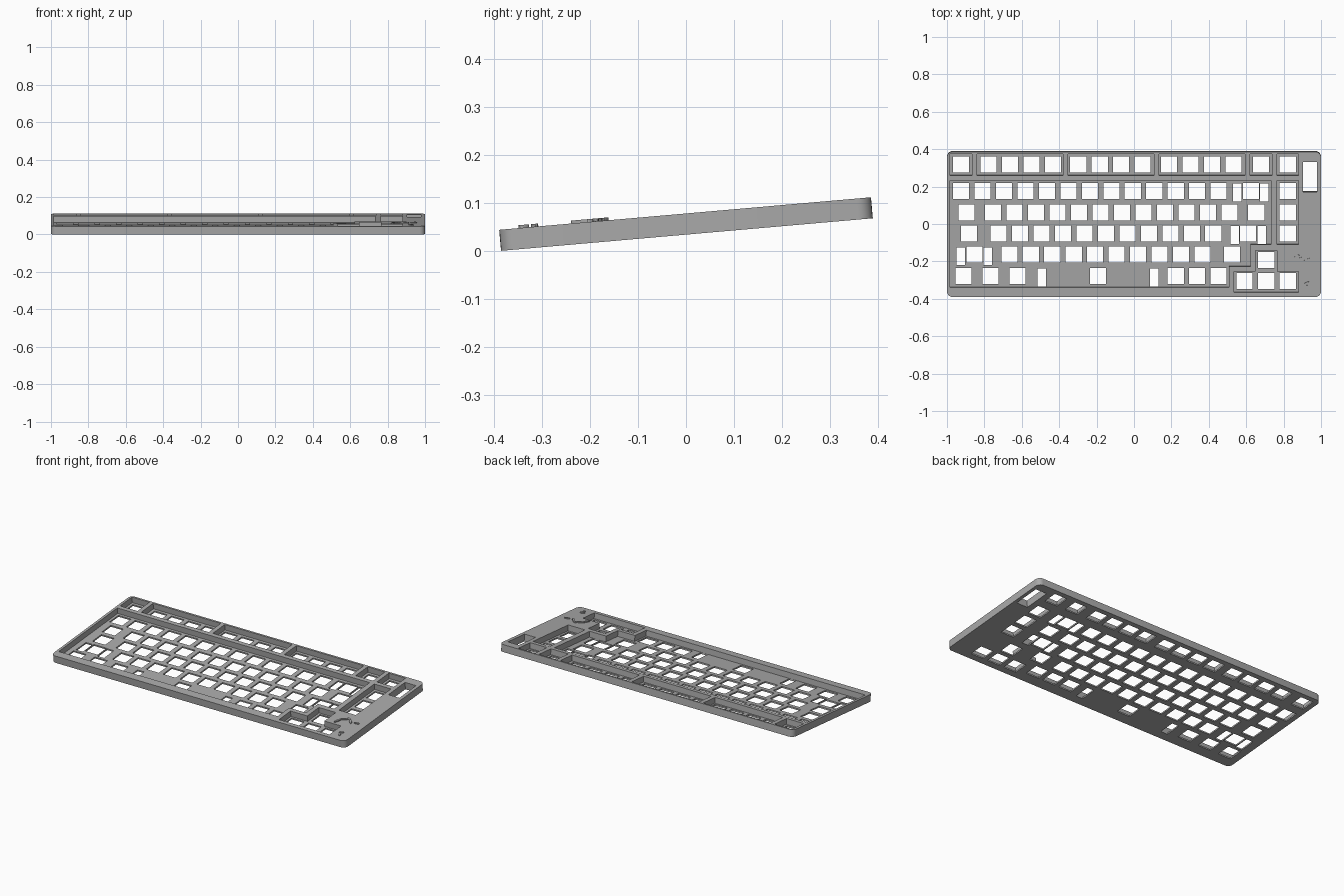
import bpy, bmesh, math
from mathutils import Matrix, Vector

old = bpy.data.objects.get("Cube")
if old:
    bpy.data.objects.remove(old, do_unlink=True)

U = 0.1148           # key pitch
KEY = 0.086          # switch opening
HALF = 0.022         # half thickness of the case
FLOOR = -HALF + 0.009  # top of the switch plate
FIRST = -0.925       # centre of the first key column
COLUMN = 0.822       # centre of the far key column
TILT = Matrix.Translation((0, 0, 0.0559)) @ Matrix.Rotation(math.radians(5), 4, 'X')

grey = bpy.data.materials.new("case grey")
grey.use_nodes = True
grey.diffuse_color = (0.4, 0.4, 0.4, 1)
grey.node_tree.nodes["Principled BSDF"].inputs["Base Color"].default_value = (0.4, 0.4, 0.4, 1)


def prism(bm, points, z0, z1):
    """Extrude a closed outline from z0 to z1."""
    face = bm.faces.new([bm.verts.new((x, y, z0)) for x, y in points])
    top = bmesh.ops.extrude_face_region(bm, geom=[face])["geom"]
    verts = [g for g in top if isinstance(g, bmesh.types.BMVert)]
    bmesh.ops.translate(bm, verts=verts, vec=(0, 0, z1 - z0))


def rect(x0, x1, y0, y1):
    return [(x0, y0), (x1, y0), (x1, y1), (x0, y1)]


def box_at(x, y, w, h):
    return rect(x - w / 2, x + w / 2, y - h / 2, y + h / 2)


def make(name, outlines, z0, z1):
    bm = bmesh.new()
    for points in outlines:
        prism(bm, points, z0, z1)
    bmesh.ops.recalc_face_normals(bm, faces=bm.faces)
    mesh = bpy.data.meshes.new(name)
    bm.to_mesh(mesh)
    bm.free()
    mesh.materials.append(grey)
    obj = bpy.data.objects.new(name, mesh)
    bpy.context.collection.objects.link(obj)
    return obj


def cut(target, cutter):
    mod = target.modifiers.new("cut", 'BOOLEAN')
    mod.operation, mod.solver, mod.object = 'DIFFERENCE', 'EXACT', cutter
    bpy.context.view_layer.objects.active = target
    bpy.ops.object.modifier_apply(modifier=mod.name)
    bpy.data.objects.remove(cutter, do_unlink=True)


# Case slab with rounded corners
W, D, R = 1.0, 0.3896, 0.03
outline = []
for i, (sx, sy) in enumerate([(1, 1), (-1, 1), (-1, -1), (1, -1)]):
    for k in range(7):
        a = math.radians(90 * i + 15 * k)
        outline.append((sx * (W - R) + R * math.cos(a), sy * (D - R) + R * math.sin(a)))
case = make("keyboard_case", [outline], -HALF, HALF)

# Recesses around the key groups
spans = [(-0.984, -0.866), (-0.84, -0.38), (-0.353, 0.107),
         (0.134, 0.594), (0.62, 0.738), (0.765, 0.879)]
recesses = [rect(a, b, 0.262, 0.378) for a, b in spans]
recesses.append(rect(0.765, 0.879, -0.109, 0.235))
recesses.append([(-0.984, 0.235), (-0.984, -0.338), (0.507, -0.338), (0.507, -0.226),
                 (0.622, -0.226), (0.622, -0.109), (0.733, -0.109), (0.733, 0.235)])
recesses.append([(0.535, -0.365), (0.879, -0.365), (0.879, -0.252), (0.765, -0.252),
                 (0.765, -0.14), (0.649, -0.14), (0.649, -0.252), (0.535, -0.252)])
cut(case, make("recess_cutter", recesses, FLOOR, 0.1))

# Switch openings: (row y, list of (start in key units, count))
rows = [(0.176, [(0, 13), (13.5, 1)]),
        (0.061, [(0.25, 1), (1.5, 12), (13.75, 1)]),
        (-0.052, [(0.375, 1), (1.75, 11), (13.375, 1)]),
        (-0.166, [(0.625, 1), (2.25, 10), (12.625, 1)]),
        (-0.281, [(0.125, 1), (1.375, 1), (2.625, 1), (6.375, 1), (10, 3)])]
keys = [(FIRST + (s + i) * U, y) for y, runs in rows for s, n in runs for i in range(n)]
for start in (-0.777, -0.298, 0.187):
    keys += [(start + i * U, 0.318) for i in range(4)]
keys += [(x, 0.318) for x in (FIRST, 0.679, COLUMN)]
keys += [(COLUMN, y) for y, _ in rows[:3]]
keys += [(x, -0.307) for x in (0.591, 0.707, COLUMN)] + [(0.707, -0.195)]
holes = [box_at(x, y, KEY, KEY) for x, y in keys]

# Stabiliser openings beside the wide keys
for unit, y, reach in [(13.5, 0.176, 0.072), (13.375, -0.052, 0.072),
                       (0.625, -0.166, 0.072), (6.375, -0.281, 0.301)]:
    for side in (-1, 1):
        holes.append(box_at(FIRST + unit * U + side * reach, y - 0.008, 0.046, 0.096))

# Slot for the rotary control
holes.append(rect(0.904, 0.979, 0.174, 0.336))
cut(case, make("opening_cutter", holes, -0.1, 0.1))


# Raised leaf ornaments on the blank corner
def leaf(x, y, length, width, angle):
    rot = Matrix.Rotation(math.radians(angle), 2)
    pts = []
    for k in range(12):
        a = math.tau * k / 12
        p = rot @ Vector((length / 2 * math.cos(a), width / 2 * math.sin(a)))
        pts.append((x + p.x, y + p.y))
    return pts


leaves = [leaf(0.83, -0.215, 0.05, 0.014, 70), leaf(0.85, -0.185, 0.045, 0.014, 30),
          leaf(0.875, -0.168, 0.03, 0.012, -20), leaf(0.9, -0.19, 0.04, 0.014, -50),
          leaf(0.94, -0.187, 0.035, 0.012, 10), leaf(0.925, -0.315, 0.03, 0.012, 20),
          leaf(0.93, -0.338, 0.026, 0.012, -60)]
ornament = make("corner_ornament", leaves, HALF - 0.002, HALF + 0.006)

for obj in (case, ornament):
    obj.data.transform(TILT)
    bpy.ops.object.select_all(action='DESELECT')
    obj.select_set(True)
    bpy.context.view_layer.objects.active = obj
    bpy.ops.object.shade_smooth_by_angle(angle=math.radians(30))
